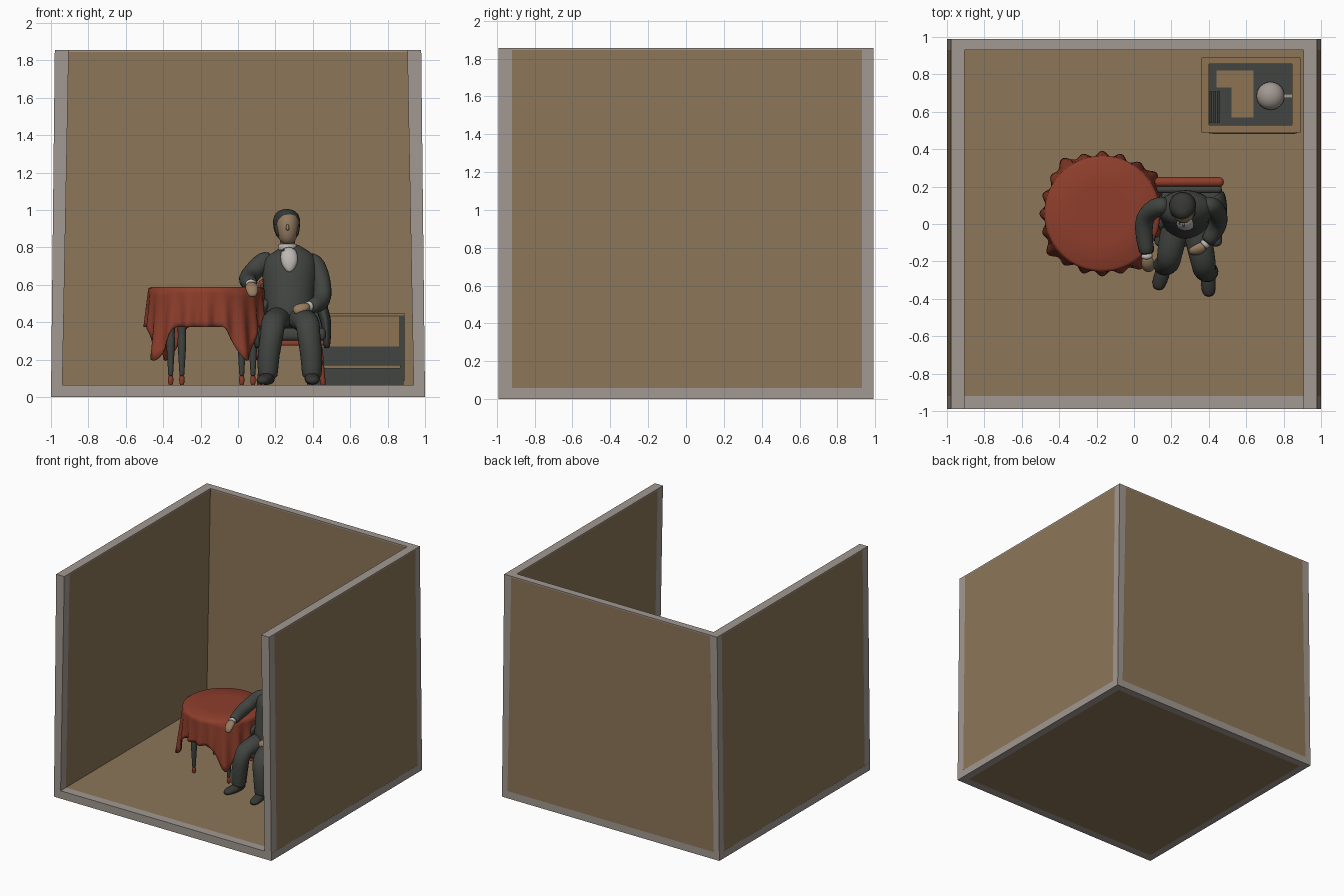
import bpy, bmesh, math
from mathutils import Vector


def material(name, r, g, b):
    m = bpy.data.materials.new(name)
    m.diffuse_color = (r, g, b, 1)
    return m


TAN = material("tan wall", 0.262, 0.181, 0.098)
GREY = material("grey trim", 0.36, 0.315, 0.285)
RED = material("red cloth", 0.27, 0.048, 0.025)
DARK = material("dark suit", 0.052, 0.058, 0.052)
HAIR = material("dark hair", 0.038, 0.038, 0.034)
SKIN = material("skin", 0.30, 0.20, 0.12)
WHITE = material("white shirt", 0.50, 0.47, 0.44)
WOOD = material("light wood", 0.27, 0.175, 0.085)


def finish(name, bm, mat, smooth=False):
    bmesh.ops.recalc_face_normals(bm, faces=bm.faces)
    me = bpy.data.meshes.new(name)
    bm.to_mesh(me)
    bm.free()
    me.materials.append(mat)
    for p in me.polygons:
        p.use_smooth = smooth
    ob = bpy.data.objects.new(name, me)
    bpy.context.collection.objects.link(ob)
    return ob


def box(name, x, y, z, mat, bevel=0, lean=False):
    """Box from (min, max) ranges; lean tilts the room walls slightly inward."""
    bm = bmesh.new()
    bmesh.ops.create_cube(bm, size=1)
    for v in bm.verts:
        v.co = [r[0] if c < 0 else r[1] for c, r in zip(v.co, (x, y, z))]
        if lean:
            v.co.x *= 1 - (0.011 if abs(v.co.x) > 0.97 else 0.02) * v.co.z
    ob = finish(name, bm, mat, bevel > 0)
    if bevel:
        m = ob.modifiers.new("round", 'BEVEL')
        m.width, m.segments = bevel, 3
    return ob


def loft(name, pts, mat, seg=12, levels=1):
    """Tube through (x, y, z, rx, ry) stations, closed at both ends."""
    bm = bmesh.new()
    c = [Vector(p[:3]) for p in pts]
    rings = []
    for i, p in enumerate(pts):
        t = (c[min(i + 1, len(c) - 1)] - c[max(i - 1, 0)]).normalized()
        side = Vector((1, 0, 0))
        side = (side - t * side.dot(t)).normalized()
        up = t.cross(side)
        rings.append([bm.verts.new(c[i] + side * p[3] * math.cos(a) + up * p[4] * math.sin(a))
                      for a in (2 * math.pi * k / seg for k in range(seg))])
    for a, b in zip(rings, rings[1:]):
        for k in range(seg):
            n = (k + 1) % seg
            bm.faces.new((a[k], a[n], b[n], b[k]))
    bm.faces.new(rings[0])
    bm.faces.new(rings[-1])
    ob = finish(name, bm, mat, True)
    ob.modifiers.new("smooth", 'SUBSURF').levels = levels
    return ob


def ball(name, loc, r, mat):
    bm = bmesh.new()
    bmesh.ops.create_uvsphere(bm, u_segments=24, v_segments=14, radius=1)
    for v in bm.verts:
        v.co = Vector(loc) + Vector(a * b for a, b in zip(v.co, r))
    return finish(name, bm, mat, True)


# room: floor, three walls, grey trim along every outer edge
box("floor", (-.94, .94), (-.92, .93), (0, .065), TAN)
box("front_sill", (-1, 1), (-.99, -.92), (0, .065), GREY)
box("back_wall", (-.95, .95), (.93, .99), (.06, 1.845), TAN, lean=True)
box("back_base", (-.95, .95), (.93, .99), (0, .06), GREY)
box("back_cap", (-.95, .95), (.93, .99), (1.845, 1.855), GREY, lean=True)
for s, n in ((-1, "left"), (1, "right")):
    wide, slim = sorted((s * .94, s)), sorted((s * .95, s))
    box(n + "_wall", wide, (-.92, .93), (.06, 1.845), TAN, lean=True)
    box(n + "_base", wide, (-.92, .93), (0, .06), GREY)
    box(n + "_cap", wide, (-.92, .93), (1.845, 1.855), GREY, lean=True)
    box(n + "_front_post", wide, (-.99, -.92), (.065, 1.855), GREY, lean=True)
    box(n + "_back_post", slim, (.93, .99), (0, 1.855), GREY, lean=True)

# tablecloth: round top, wavy skirt, four long hanging corners
CX, CY, SEG = -.17, .055, 160
bm = bmesh.new()
rings = []
for j in range(11):
    ring = []
    for k in range(SEG):
        a = 2 * math.pi * k / SEG
        corner = max(0, math.cos(4 * (a - math.radians(38)))) ** 2
        d = max(0, (j - 2) / 8)
        r = (.15, .295, .31)[min(j, 2)]
        r += d * (.012 + .014 * math.cos(20 * a) + .03 * corner)
        z = (.59, .59, .58)[min(j, 2)] - d * (.205 + .18 * corner)
        ring.append(bm.verts.new((CX + r * math.cos(a), CY + r * math.sin(a), z)))
    rings.append(ring)
bm.faces.new(rings[0])
for a, b in zip(rings, rings[1:]):
    for k in range(SEG):
        n = (k + 1) % SEG
        bm.faces.new((a[k], b[k], b[n], a[n]))
cloth = finish("tablecloth", bm, RED, True)
m = cloth.modifiers.new("thickness", 'SOLIDIFY')
m.thickness = .008

# table top and turned legs with red feet
loft("table_top", [(CX, CY, z, .29, .29) for z in (.54, .545, .572, .575)], DARK, 32)
for i, (x, y) in enumerate(((-.30, -.15), (-.36, .21), (.02, -.15), (.08, .21))):
    loft(f"table_leg_{i}", [(x, y, z, r, r) for z, r in
         ((.11, .014), (.13, .014), (.25, .022), (.31, .026), (.33, .02), (.35, .026), (.55, .026))], DARK)
    loft(f"table_foot_{i}", [(x, y, z, r, r) for z, r in
         ((.062, .01), (.075, .014), (.1, .016), (.118, .012))], RED)

# chair: red frame, dark upholstery
box("seat", (.11, .47), (-.12, .2), (.30, .37), DARK, .025)
box("seat_frame", (.12, .46), (-.11, .21), (.275, .305), RED, .01)
box("chair_back", (.11, .48), (.2, .25), (.29, .63), RED, .022)
box("back_pad", (.12, .47), (.165, .205), (.36, .61), DARK, .018)
for i, (x, y) in enumerate(((.14, -.08), (.43, -.08), (.14, .2), (.43, .2))):
    s = .025 if x > .3 else -.025
    loft(f"chair_leg_{i}", [(x + s, y, .063, .014, .014), (x + s, y, .07, .015, .015),
                            (x + s * .4, y, .2, .018, .018), (x, y, .29, .022, .022)], RED)

# seated figure: torso, shirt, bow tie
X = .275
loft("torso", [(X, .04, .36, .11, .09), (X, .04, .40, .14, .13), (X, .05, .50, .135, .125),
               (X, .07, .60, .145, .115), (X, .08, .70, .155, .105), (X, .09, .755, .14, .09),
               (X - .005, .095, .79, .075, .06), (X - .01, .09, .81, .05, .05)], DARK, 16)
loft("shirt_front", [(X, -.015, .665, .012, .02), (X, -.017, .69, .035, .022), (X, -.013, .73, .05, .028),
                     (X - .003, .005, .765, .046, .03), (X - .005, .04, .79, .04, .03)], WHITE)
loft("collar", [(.265, .08, z, r, r) for z, r in ((.78, .05), (.79, .054), (.815, .053), (.82, .045))], WHITE)
for s in (-1, 1):
    loft("bow_tie", [(.268, .005, .782, .006, .008), (.268 + s * .012, .003, .782, .008, .01),
                     (.268 + s * .032, .008, .782, .014, .012)], HAIR, 8)

# head: skin with hair cap, side whiskers, nose and ears
loft("neck", [(.265, .09, z, .042, .042) for z in (.78, .8, .86, .88)], SKIN)
loft("head", [(.265, .065, .818, .022, .022), (.265, .063, .83, .04, .045), (.265, .07, .865, .056, .066),
              (.265, .075, .91, .064, .075), (.265, .08, .95, .062, .075), (.265, .085, .98, .045, .055),
              (.265, .085, .99, .015, .02)], SKIN, 16)
loft("hair", [(.262, .125, .84, .04, .04), (.262, .115, .87, .064, .058), (.26, .108, .91, .074, .067),
              (.26, .095, .95, .076, .078), (.26, .088, .985, .062, .072), (.26, .09, 1.0, .035, .045),
              (.26, .09, 1.005, .012, .02)], HAIR, 16)
loft("nose", [(.265, .003, .925, .007, .008), (.265, -.006, .905, .01, .012), (.265, -.006, .89, .011, .011)], SKIN, 8)
for s in (-1, 1):
    loft("whisker", [(.262 + s * .058, .07, .93, .012, .02), (.263 + s * .056, .06, .89, .012, .024),
                     (.265 + s * .046, .055, .855, .01, .02)], HAIR, 8)

# right arm resting on the table, left arm in the lap
loft("right_sleeve", [(.19, .1, .745, .04, .04), (.14, .1, .73, .06, .055), (.085, .07, .675, .053, .053),
                      (.055, .03, .64, .052, .052), (.05, -.04, .62, .05, .048), (.065, -.13, .61, .042, .04),
                      (.068, -.165, .605, .038, .035)], DARK)
loft("right_cuff", [(.067, -.155, .606, .033, .03), (.07, -.18, .602, .033, .03), (.07, -.185, .6, .02, .02)], WHITE)
loft("right_hand", [(.07, -.17, .6, .022, .02), (.072, -.195, .595, .036, .024), (.075, -.225, .58, .036, .022),
                    (.078, -.245, .55, .028, .016), (.078, -.247, .535, .015, .01)], SKIN)
loft("left_sleeve", [(.36, .1, .74, .04, .04), (.405, .1, .725, .058, .055), (.44, .08, .66, .052, .055),
                     (.455, .04, .57, .05, .055), (.45, -.01, .51, .052, .05), (.41, -.07, .49, .045, .045),
                     (.385, -.1, .487, .038, .038)], DARK)
loft("left_cuff", [(.39, -.095, .487, .03, .03), (.375, -.113, .485, .03, .03), (.37, -.117, .485, .02, .02)], WHITE)
loft("left_hand", [(.38, -.107, .485, .022, .022), (.355, -.13, .48, .034, .026), (.325, -.145, .47, .036, .024),
                   (.295, -.15, .455, .022, .016)], SKIN)

# trousers and shoes
for n, hip, knee, foot, toe in (("right", .22, .185, .16, .13), ("left", .33, .375, .395, .40)):
    y = -.2 if n == "right" else -.235
    loft(n + "_leg", [(hip, .06, .42, .06, .06), (hip, .0, .42, .078, .07), ((hip + knee) / 2, y * .5, .41, .075, .065),
                      (knee, y + .01, .395, .068, .062), (knee, y - .015, .35, .064, .06),
                      (foot, y - .02, .22, .062, .06), (foot, y - .02, .12, .056, .056),
                      (foot, y - .02, .1, .05, .05)], DARK)
    loft(n + "_shoe", [(foot, y + .04, .095, .025, .02), (foot, y + .02, .1, .038, .036),
                       (foot, y - .05, .1, .042, .036), (toe, y - .12, .09, .042, .026),
                       (toe, y - .155, .085, .022, .015)], HAIR)

# coat skirts hanging beside the seat
for s, n in ((-1, "right"), (1, "left")):
    x = .29 + s * .17
    loft(n + "_coat_skirt", [(x - s * .05, .06, .53, .03, .08), (x, .06, .46, .035, .11), (x + s * .015, .06, .38, .028, .12),
                             (x + s * .015, .07, .28, .02, .11), (x + s * .015, .07, .26, .015, .1)], DARK)

# low chest in the corner: dark sides, wooden rim, sunken top with a globe
box("chest_body", (.37, .885), (.495, .885), (.063, .37), DARK)
for n, x, y in (("front", (.36, .89), (.49, .53)), ("back", (.36, .89), (.855, .89)),
                ("left", (.36, .40), (.53, .855)), ("right", (.845, .89), (.53, .855))):
    box(f"chest_{n}_side", x, y, (.085, .435), DARK)
    box(f"chest_{n}_rim", x, y, (.435, .45), WOOD)
box("front_panel", (.42, .86), (.485, .492), (.27, .43), WOOD)
box("front_ledge", (.40, .87), (.48, .492), (.153, .172), WOOD)
box("top_sheet_back", (.44, .64), (.73, .82), (.365, .375), WOOD)
box("top_sheet_front", (.52, .64), (.57, .73), (.365, .375), WOOD)
for i in range(3):
    x = .405 + i * .02
    box(f"slat_{i}", (x, x + .012), (.54, .71), (.36, .4), HAIR)
ball("globe", (.73, .685, .385), (.075, .075, .062), GREY)
box("globe_arm", (.79, .845), (.675, .695), (.38, .4), GREY)
